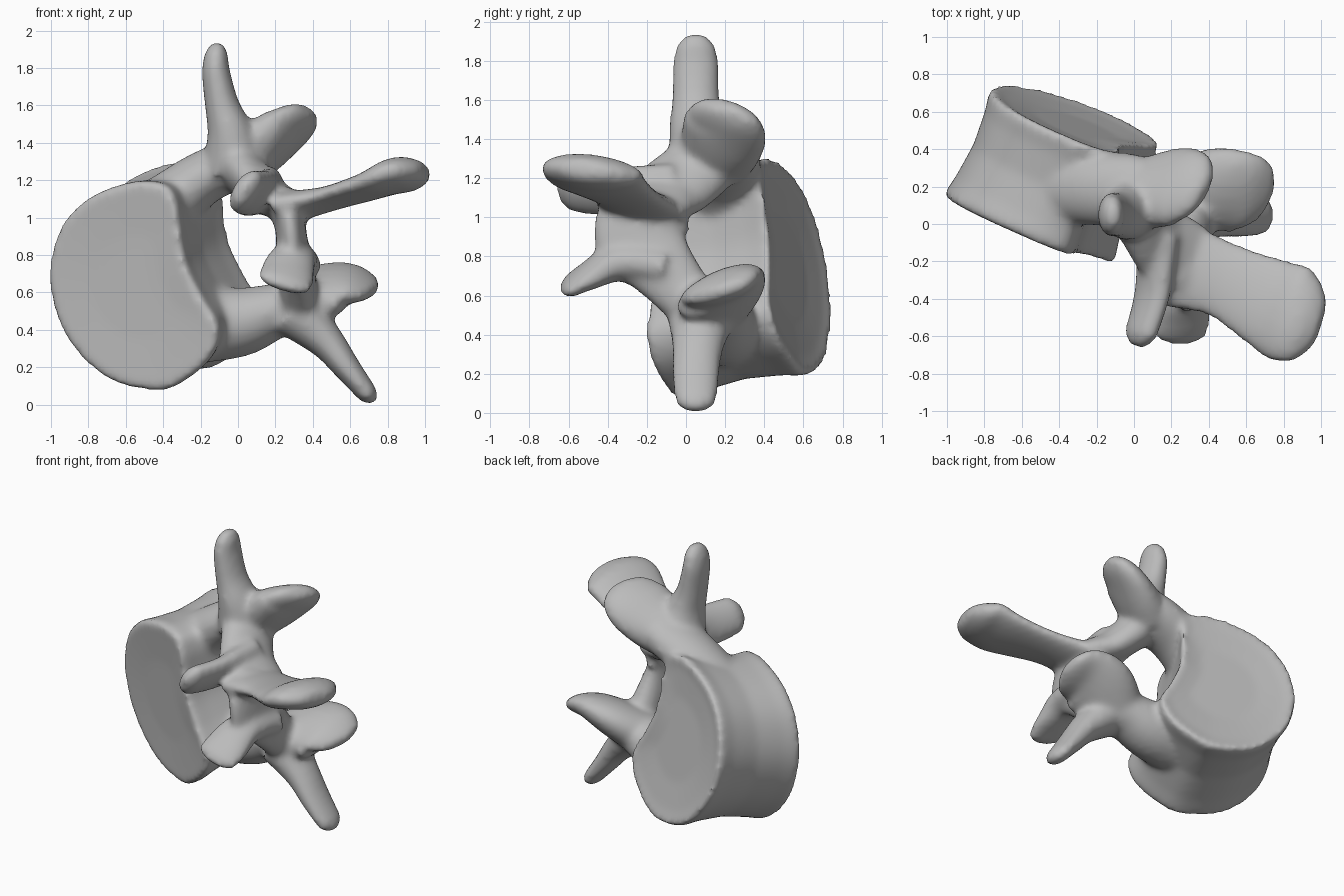
import bpy
import bmesh
import math
from mathutils import Vector

cube = bpy.data.objects.get("Cube")
if cube:
    bpy.data.objects.remove(cube, do_unlink=True)

bone = bpy.data.materials.new("bone_grey")
bone.use_nodes = True
GREY = (0.5, 0.5, 0.5, 1)
bone.diffuse_color = GREY
bone.node_tree.nodes["Principled BSDF"].inputs["Base Color"].default_value = GREY

bm = bmesh.new()
Y = (0, 1, 0)


def spline(pts, closed=False, steps=5):
    """Catmull-Rom curve through points of any dimension."""
    n = len(pts)
    pick = (lambda i: pts[i % n]) if closed else (lambda i: pts[max(0, min(n - 1, i))])
    out = []
    for i in range(n if closed else n - 1):
        a, b, c, d = (pick(i + k) for k in (-1, 0, 1, 2))
        for s in range(steps):
            t = s / steps
            out.append([q + t / 2 * (r - p + t * (2 * p - 5 * q + 4 * r - e + t * (3 * (q - r) + e - p)))
                        for p, q, r, e in zip(a, b, c, d)])
    return out if closed else out + [list(pts[-1])]


def loft(rings):
    """Closed skin through a list of equal rings of points."""
    loops = [[bm.verts.new(p) for p in ring] for ring in rings]
    n = len(loops[0])
    faces = [bm.faces.new(loops[0][::-1]), bm.faces.new(loops[-1])]
    for a, b in zip(loops, loops[1:]):
        for i in range(n):
            j = (i + 1) % n
            faces.append(bm.faces.new((a[i], a[j], b[j], b[i])))
    bmesh.ops.recalc_face_normals(bm, faces=faces)


def limb(wide, *stations, sides=20, grow=0.008):
    """Tapering elliptical limb; station = x, y, z, half width, half thickness."""
    st = spline(stations)
    mids = [Vector(s[:3]) for s in st]
    rings = []

    def ring(mid, t, a, b):
        u = Vector(wide)
        u = (u - t * u.dot(t)).normalized()
        v = t.cross(u)
        rings.append([mid + u * a * math.cos(k) + v * b * math.sin(k)
                      for k in (math.tau * i / sides for i in range(sides))])

    for i, s in enumerate(st):
        t = (mids[min(i + 1, len(st) - 1)] - mids[max(i - 1, 0)]).normalized()
        ring(mids[i], t, s[3] + grow, s[4] + grow)
    # domed tip
    for out, wide_scale, thick_scale in ((.45, .84, .9), (.8, .64, .7), (1, .38, .4)):
        ring(mids[-1] + t * out * (s[4] + grow), t, s[3] * wide_scale, s[4] * thick_scale)
    loft(rings)


# vertebral body: kidney outline swept between two tilted endplates
outline = spline([(-1.01, .65), (-.96, .92), (-.81, 1.09), (-.57, 1.18), (-.4, 1.16), (-.34, 1.06),
                  (-.32, .92), (-.29, .75), (-.21, .58), (-.12, .42), (-.15, .27), (-.27, .15),
                  (-.43, .08), (-.7, .14), (-.92, .36)], closed=True)
MID_X, MID_Z = -0.56, 0.63


def body_ring(t, scale, push=0):
    ring = []
    for px, pz in outline:
        x = MID_X + (px - MID_X) * scale + 0.25 * t
        z = MID_Z + (pz - MID_Z) * scale + 0.12 * t
        front = -0.14 - 0.42 * (x + 0.3) - 0.08 * (z - 0.5)
        back = 0.385 - 0.38 * (x - 0.15) - 0.2 * (z - 0.75)
        ring.append(Vector((x, front + (back - front) * t + push, z)))
    return ring


loft([body_ring(0, .5, .015), body_ring(0, .85, .005), body_ring(0, .99), body_ring(.04, 1.02),
      body_ring(.2, .98), body_ring(.5, .94), body_ring(.8, .97), body_ring(.96, 1.01),
      body_ring(1, .99), body_ring(1, .85, -.02), body_ring(1, .5, -.04)])

# pedicles joining the body to the arch
limb(Y, (-.45, .2, 1.0, .19, .18), (-.22, .19, 1.19, .19, .14), (-.02, .18, 1.29, .19, .13), (.06, .17, 1.33, .17, .12))
limb(Y, (-.3, .18, .42, .2, .2), (0, .18, .44, .19, .18), (.2, .15, .5, .17, .14), (.34, .1, .52, .15, .13))

# laminae closing the arch behind the canal
limb(Y, (.33, .04, .55, .13, .1), (.31, -.12, .74, .17, .085), (.29, -.21, .86, .235, .078),
     (.28, -.225, .95, .24, .075), (.26, -.2, 1.05, .22, .09))
limb(Y, (.28, -.2, 1.06, .21, .08), (.14, -.09, 1.13, .2, .1), (.02, .08, 1.26, .18, .12))

# transverse processes
limb(Y, (-.01, .1, 1.27, .18, .18), (-.04, .06, 1.45, .14, .12), (-.085, .05, 1.6, .115, .085),
     (-.118, .05, 1.78, .11, .068), (-.115, .05, 1.875, .095, .055))
limb(Y, (.3, .08, .5, .17, .14), (.47, .06, .34, .125, .09), (.58, .05, .2, .115, .066), (.695, .05, .055, .1, .047))

# superior articular processes
limb((.1, .85, -.42), (0, .15, 1.3, .18, .15), (.13, .18, 1.38, .21, .125),
     (.25, .2, 1.47, .22, .095), (.315, .18, 1.53, .19, .07))
limb((-.28, .9, .34), (.25, .12, .5, .18, .14), (.43, .18, .595, .23, .12),
     (.58, .17, .63, .23, .085), (.665, .14, .615, .18, .055))

# inferior articular processes
limb((.5, 0, .8), (.13, -.05, 1.15, .13, .1), (.1, -.36, 1.13, .135, .065), (.035, -.59, 1.14, .12, .06))
limb((.87, .4, 0), (.31, -.1, .74, .13, .09), (.29, -.34, .77, .12, .09), (.265, -.5, .7, .14, .06),
     (.25, -.6, .645, .14, .037))

# spinous process
limb((.08, 1, -.13), (.24, -.22, 1.05, .23, .08), (.48, -.3, 1.1, .2, .055), (.7, -.41, 1.165, .24, .063),
     (.84, -.48, 1.22, .265, .085), (.92, -.505, 1.235, .23, .08))

mesh = bpy.data.meshes.new("vertebra")
bm.to_mesh(mesh)
bm.free()
mesh.materials.append(bone)
vertebra = bpy.data.objects.new("vertebra", mesh)
bpy.context.collection.objects.link(vertebra)

# fuse the parts into one skin and soften the joints
fuse = vertebra.modifiers.new("fuse", "REMESH")
fuse.mode = "VOXEL"
fuse.voxel_size = 0.02
fuse.use_smooth_shade = True
soften = vertebra.modifiers.new("soften", "SMOOTH")
soften.factor = 0.5
soften.iterations = 11

bpy.ops.object.select_all(action="DESELECT")
vertebra.select_set(True)
bpy.context.view_layer.objects.active = vertebra
bpy.ops.object.modifier_apply(modifier=fuse.name)
bpy.ops.object.modifier_apply(modifier=soften.name)
bpy.ops.object.shade_smooth_by_angle(angle=math.radians(50))
